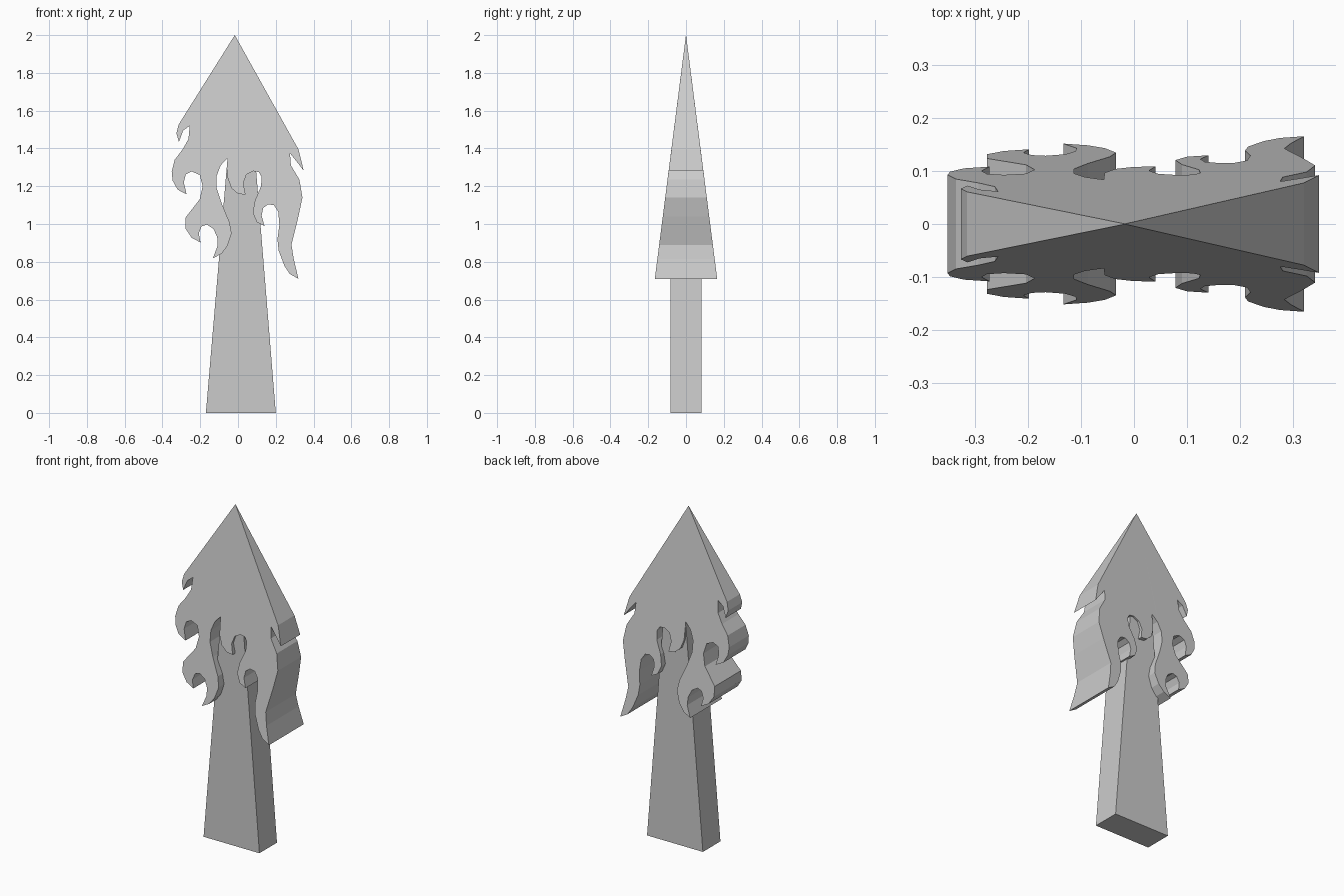
import bpy, bmesh

def prism(name, outline, half_depth):
    """Extrude an xz outline along y; half_depth(z) gives the taper."""
    bm = bmesh.new()
    front = [bm.verts.new((x, -half_depth(z), z)) for x, z in outline]
    back = [bm.verts.new((x, half_depth(z), z)) for x, z in outline]
    n = len(outline)
    bm.faces.new(front)
    bm.faces.new(back[::-1])
    for i in range(n):
        j = (i + 1) % n
        bm.faces.new((front[i], back[i], back[j], front[j]))
    bmesh.ops.triangulate(bm, faces=[f for f in bm.faces if len(f.verts) > 4])
    bmesh.ops.recalc_face_normals(bm, faces=bm.faces)
    me = bpy.data.meshes.new(name)
    bm.to_mesh(me)
    bm.free()
    ob = bpy.data.objects.new(name, me)
    bpy.context.collection.objects.link(ob)
    return ob

# Flame outline, one stroke per tongue, clockwise from the point
right_barb = [(0.32, 1.395), (0.348, 1.282), (0.315, 1.325), (0.275, 1.375)]
right_tongue = [(0.28, 1.31), (0.325, 1.235), (0.341, 1.14), (0.32, 1.04), (0.283, 0.89),
                (0.295, 0.815), (0.32, 0.71), (0.275, 0.735), (0.245, 0.78), (0.215, 0.86),
                (0.209, 0.92), (0.219, 0.995), (0.213, 1.065), (0.19, 1.1), (0.16, 1.104),
                (0.133, 1.085), (0.125, 1.045)]
small_tongue = [(0.14, 0.99), (0.1, 1.01), (0.078, 1.06), (0.09, 1.125), (0.122, 1.2),
                (0.125, 1.25), (0.11, 1.275), (0.08, 1.28), (0.045, 1.262), (0.028, 1.215)]
centre_tongue = [(0.04, 1.155), (0.0, 1.16), (-0.035, 1.19), (-0.055, 1.245), (-0.057, 1.348)]
long_tongue = [(-0.092, 1.31), (-0.113, 1.255), (-0.113, 1.19), (-0.087, 1.11), (-0.045, 1.01),
               (-0.034, 0.95), (-0.055, 0.885), (-0.087, 0.843), (-0.133, 0.818),
               (-0.108, 0.885), (-0.11, 0.93), (-0.13, 0.975), (-0.166, 0.997),
               (-0.193, 0.987), (-0.208, 0.95)]
left_tongue = [(-0.198, 0.902), (-0.245, 0.927), (-0.277, 0.975), (-0.277, 1.035),
               (-0.25, 1.07), (-0.203, 1.13), (-0.187, 1.2), (-0.203, 1.26), (-0.245, 1.278),
               (-0.277, 1.262), (-0.287, 1.22)]
outer_tongue = [(-0.272, 1.157), (-0.32, 1.182), (-0.346, 1.23), (-0.351, 1.277),
                (-0.335, 1.34), (-0.293, 1.395), (-0.262, 1.45), (-0.256, 1.52)]
left_barb = [(-0.29, 1.495), (-0.313, 1.435), (-0.326, 1.48), (-0.314, 1.527)]
flame = ([(-0.017, 2.0)] + right_barb + right_tongue + small_tongue + centre_tongue
         + long_tongue + left_tongue + outer_tongue + left_barb)
prism("flame_head", flame, lambda z: max(0.128 * (2 - z), 0.0003))

# Tapered handle running up into the head
prism("handle", [(-0.17, 0), (0.20, 0), (0.092, 1.33), (-0.057, 1.33)], lambda z: 0.083)
